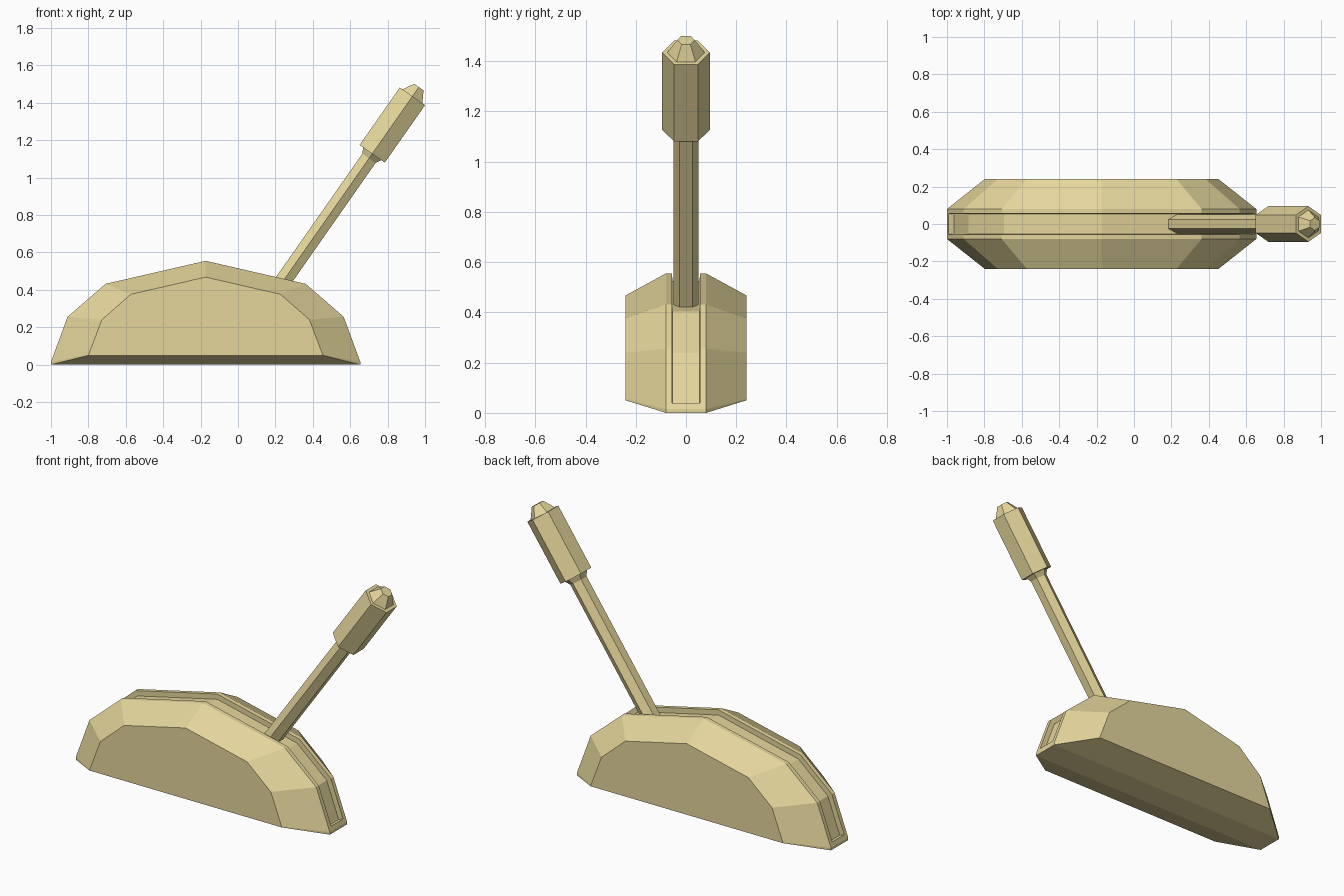
import bpy, bmesh
from math import radians, cos, sin, pi
from mathutils import Matrix, Vector

if "Cube" in bpy.data.objects:
    bpy.data.objects.remove(bpy.data.objects["Cube"])

mat = bpy.data.materials.new("tan_paint")
mat.diffuse_color = (0.78, 0.67, 0.33, 1)
mat.use_nodes = True
mat.node_tree.nodes["Principled BSDF"].inputs["Base Color"].default_value = mat.diffuse_color


def finish(bm, name):
    bmesh.ops.recalc_face_normals(bm, faces=bm.faces)
    me = bpy.data.meshes.new(name)
    bm.to_mesh(me)
    bm.free()
    me.materials.append(mat)
    ob = bpy.data.objects.new(name, me)
    bpy.context.collection.objects.link(ob)
    return ob


def loft(rings):
    """Closed solid through matching rings of points."""
    bm = bmesh.new()
    rows = [[bm.verts.new(p) for p in r] for r in rings]
    bands = []
    for a, b in zip(rows, rows[1:]):
        n = len(a)
        bands.append([bm.faces.new((a[i], a[(i + 1) % n], b[(i + 1) % n], b[i]))
                      for i in range(n)])
    bm.faces.new(rows[0])
    bm.faces.new(rows[-1])
    bmesh.ops.recalc_face_normals(bm, faces=bm.faces)
    return bm, bands


# Arched base: half profiles mirrored about x = MID
MID = -0.173


def arch(half):
    right = [(MID + x, z) for x, z in half]
    left = [(MID - x, z) for x, z in reversed(half) if x > 0]
    return right + left


outer = arch([(0, 0.555), (0.535, 0.432), (0.738, 0.256), (0.827, 0.015), (0.827, 0)])
inner = arch([(0, 0.468), (0.4, 0.376), (0.555, 0.24), (0.625, 0.055), (0.625, 0.05)])
sections = [(-0.24, inner), (-0.08, outer), (0.08, outer), (0.24, inner)]
bm, bands = loft([[(x, y, z) for x, z in prof] for y, prof in sections])

# Slot sunk into the middle strip of the arch
strip = [f for f in bands[1] if f.calc_center_median().z > 0.05]
bmesh.ops.inset_region(bm, faces=strip, thickness=0.025, depth=0,
                       use_even_offset=True, use_boundary=True)
bmesh.ops.inset_region(bm, faces=strip, thickness=0.0005, depth=-0.03,
                       use_even_offset=True, use_boundary=True)
finish(bm, "slotted_base")


# Six-sided lever parts along a tilted axis
TILT = Matrix.Translation((0.7175, 0, 1.1275)) @ Matrix.Rotation(radians(35), 4, 'Y')


def hex_part(name, steps):
    rings = []
    for r, h in steps:
        rings.append([TILT @ Vector((r * cos(a), r * sin(a), h))
                      for a in (pi / 6 + k * pi / 3 for k in range(6))])
    bm, _ = loft(rings)
    finish(bm, name)


# Rod with a flared collar under the grip
hex_part("lever_rod", [(0.05, -0.87), (0.05, -0.03), (0.068, 0.0), (0.068, 0.01)])
# Grip with a tapered button on top
hex_part("lever_grip", [(0.095, 0), (0.095, 0.375), (0.075, 0.375), (0.035, 0.435)])
